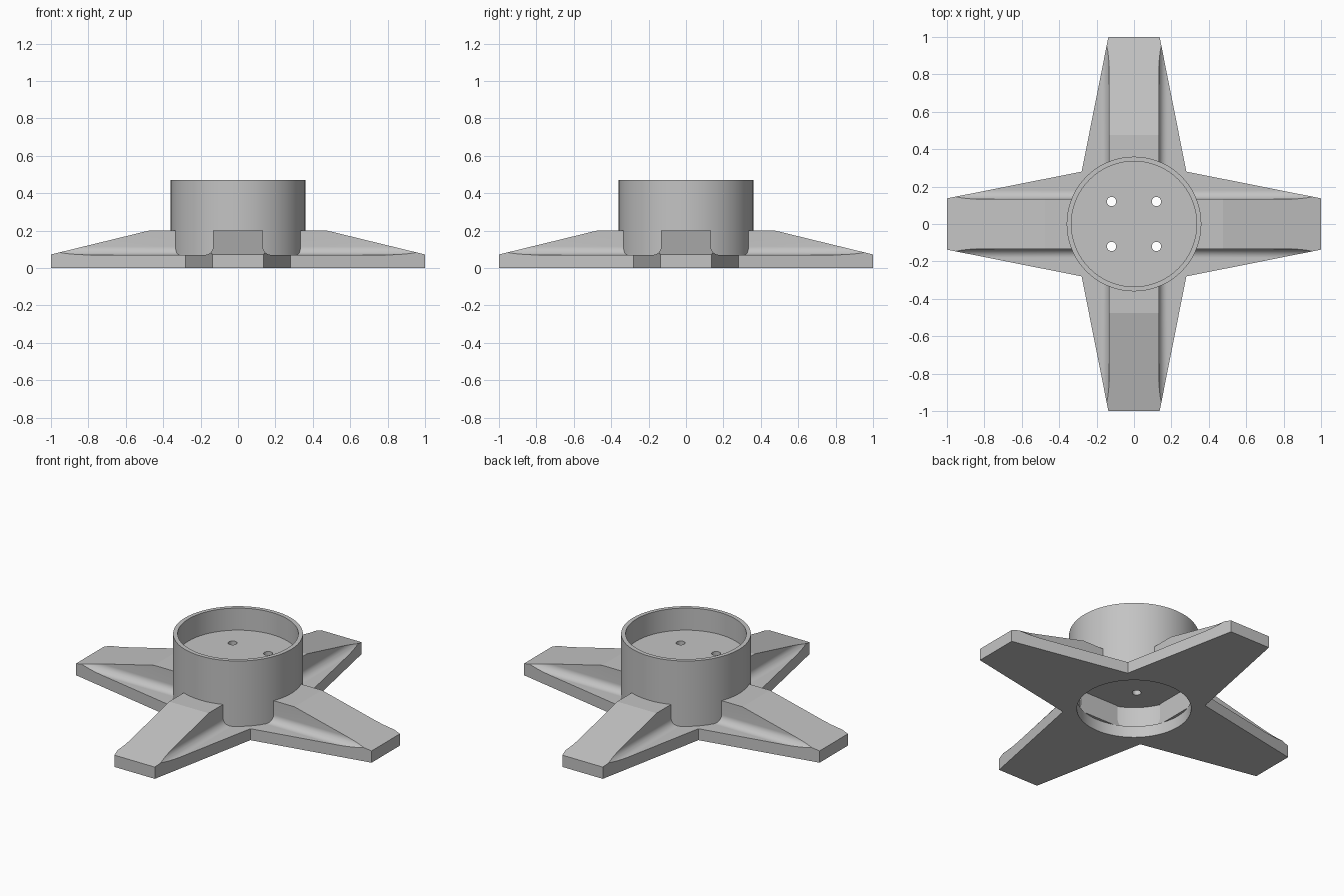
import bpy, bmesh
from math import pi, sin, cos, radians
from mathutils import Vector, Matrix

cube = bpy.data.objects.get("Cube")
if cube:
    bpy.data.objects.remove(cube, do_unlink=True)

# Main sizes
PLATE_TOP, RIB_TOP, CUP_TOP, FLOOR_TOP = 0.07, 0.2, 0.47, 0.335
CUP_R, BORE_R, HOLE_R = 0.36, 0.335, 0.317
TIP, NOTCH = 0.137, 0.28
RIB_W, FILLET, RIB_START = 0.133, 0.045, 0.3

grey = bpy.data.materials.new("light_grey")
grey.use_nodes = True
colour = (0.55, 0.55, 0.55, 1)
grey.diffuse_color = colour
grey.node_tree.nodes["Principled BSDF"].inputs["Base Color"].default_value = colour


def finish(name, bm):
    """Turn a bmesh into an object with the shared material."""
    bmesh.ops.recalc_face_normals(bm, faces=bm.faces)
    mesh = bpy.data.meshes.new(name)
    bm.to_mesh(mesh)
    bm.free()
    mesh.materials.append(grey)
    obj = bpy.data.objects.new(name, mesh)
    bpy.context.collection.objects.link(obj)
    return obj


def prism(points, offset):
    """Extrude a closed 3D outline by an offset vector."""
    bm = bmesh.new()
    face = bm.faces.new([bm.verts.new(p) for p in points])
    made = bmesh.ops.extrude_face_region(bm, geom=[face], use_keep_orig=True)
    verts = [g for g in made["geom"] if isinstance(g, bmesh.types.BMVert)]
    bmesh.ops.translate(bm, verts=verts, vec=offset)
    return bm


def activate(obj):
    bpy.ops.object.select_all(action="DESELECT")
    obj.select_set(True)
    bpy.context.view_layer.objects.active = obj


def drill(obj, centres, radius, segments):
    """Cut vertical round holes through an object."""
    bm = bmesh.new()
    for x, y in centres:
        bmesh.ops.create_cone(bm, cap_ends=True, segments=segments, radius1=radius,
                              radius2=radius, depth=2,
                              matrix=Matrix.Translation((x, y, 0)))
    cutter = finish("hole_cutter", bm)
    cutter.hide_render = True
    mod = obj.modifiers.new("holes", "BOOLEAN")
    mod.operation, mod.solver, mod.object = "DIFFERENCE", "EXACT", cutter
    activate(obj)
    bpy.ops.object.modifier_apply(modifier=mod.name)
    bpy.data.objects.remove(cutter, do_unlink=True)


def smooth(obj):
    activate(obj)
    bpy.ops.object.shade_smooth_by_angle(angle=radians(12))


# Four-armed base plate with a round opening
outline = []
for i in range(4):
    turn = Matrix.Rotation(i * pi / 2, 3, "Z")
    outline += [turn @ Vector(p) for p in ((1, -TIP, 0), (1, TIP, 0), (NOTCH, NOTCH, 0))]
base_plate = finish("base_plate", prism(outline, (0, 0, PLATE_TOP)))
drill(base_plate, [(0, 0)], HOLE_R, 72)
smooth(base_plate)

# Cup: turned profile with a raised floor, open above and below
profile = [(0, RIB_TOP), (BORE_R, RIB_TOP), (BORE_R, PLATE_TOP), (CUP_R, PLATE_TOP),
           (CUP_R, CUP_TOP), (BORE_R, CUP_TOP), (BORE_R, FLOOR_TOP), (0, FLOOR_TOP)]
bm = bmesh.new()
verts = [bm.verts.new((r, 0, z)) for r, z in profile]
edges = [bm.edges.new(pair) for pair in zip(verts, verts[1:])]
bmesh.ops.spin(bm, geom=verts + edges, cent=(0, 0, 0), axis=(0, 0, 1),
               angle=2 * pi, steps=72)
bmesh.ops.remove_doubles(bm, verts=bm.verts, dist=0.0001)
bmesh.ops.dissolve_limit(bm, angle_limit=radians(1), verts=bm.verts, edges=bm.edges)
cup = finish("cup", bm)

# Four screw holes in the cup floor
drill(cup, [(x, y) for x in (-0.12, 0.12) for y in (-0.12, 0.12)], 0.025, 24)
smooth(cup)

# Rib section: upright sides flaring into the plate with a fillet
half = [(RIB_W, RIB_TOP)]
for i in range(13):
    a = pi + i * pi / 24
    half.append((RIB_W + FILLET + FILLET * cos(a), PLATE_TOP + FILLET + FILLET * sin(a)))
section = half + [(-y, z) for y, z in reversed(half)]
bm = prism([(RIB_START, y, z) for y, z in section], (1 - RIB_START, 0, 0))

# Trim the rib to the sloping top and the tapered plate edges
slope_start, slope_end = Vector((0.475, 0, RIB_TOP)), Vector((1, 0, PLATE_TOP + 0.002))
run = slope_end - slope_start
cuts = [(slope_start, Vector((-run.z, 0, run.x)))]
for side in (-1, 1):
    cuts.append((Vector((1, side * TIP, 0)), Vector((NOTCH - TIP, side * (1 - NOTCH), 0))))
for point, normal in cuts:
    bmesh.ops.bisect_plane(bm, geom=bm.verts[:] + bm.edges[:] + bm.faces[:], dist=0.00001,
                           plane_co=point, plane_no=normal.normalized(), clear_outer=True)
    bmesh.ops.holes_fill(bm, edges=[e for e in bm.edges if e.is_boundary], sides=0)
rib = finish("left_rib", bm)
smooth(rib)

# Repeat the rib on the other arms
for i, name in enumerate(("back_rib", "right_rib", "front_rib"), 1):
    copy = rib.copy()
    copy.name = name
    copy.rotation_euler.z = i * pi / 2
    bpy.context.collection.objects.link(copy)
